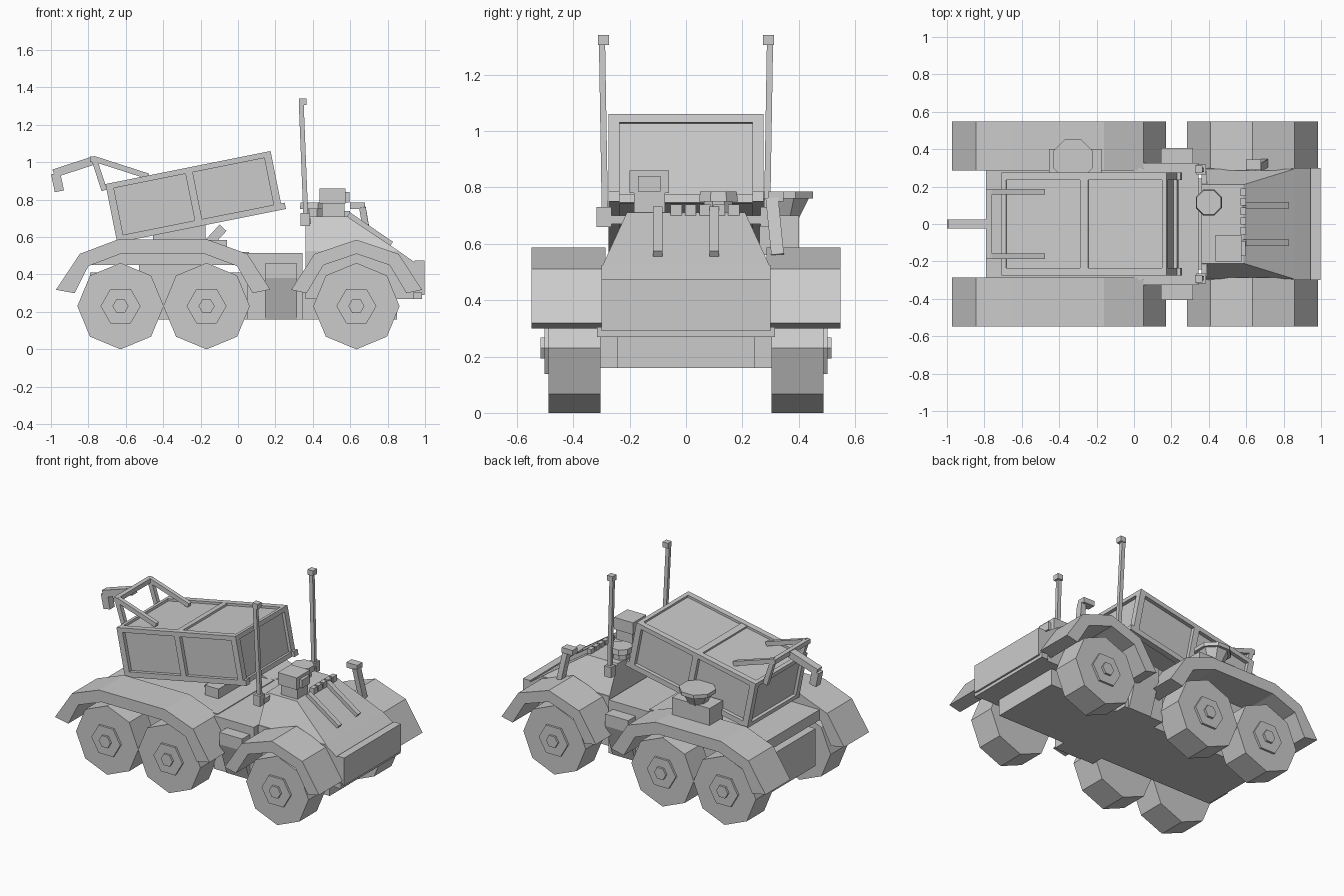
import bpy, bmesh
from math import atan2, cos, pi, radians, sin
from mathutils import Matrix, Vector

cube = bpy.data.objects.get("Cube")
if cube:
    bpy.data.objects.remove(cube, do_unlink=True)

GREY = (0.6, 0.6, 0.6, 1)
paint = bpy.data.materials.new("plain_grey")
paint.use_nodes = True
paint.diffuse_color = GREY
paint.node_tree.nodes["Principled BSDF"].inputs["Base Color"].default_value = GREY


def finish(name, bm):
    bmesh.ops.recalc_face_normals(bm, faces=bm.faces)
    mesh = bpy.data.meshes.new(name)
    bm.to_mesh(mesh)
    bm.free()
    mesh.materials.append(paint)
    ob = bpy.data.objects.new(name, mesh)
    bpy.context.collection.objects.link(ob)
    return ob


def loft(name, ring_a, ring_b):
    """Solid between two matching rings of points."""
    bm = bmesh.new()
    a = [bm.verts.new(p) for p in ring_a]
    b = [bm.verts.new(p) for p in ring_b]
    bm.faces.new(a)
    bm.faces.new(b[::-1])
    for i in range(len(a)):
        j = (i + 1) % len(a)
        bm.faces.new((a[i], b[i], b[j], a[j]))
    return finish(name, bm)


def prism(name, profile, y0, y1):
    """Side profile in x and z, extruded across y."""
    return loft(name, [(x, y0, z) for x, z in profile], [(x, y1, z) for x, z in profile])


def rect(x0, x1, half, z):
    return [(x0, -half, z), (x1, -half, z), (x1, half, z), (x0, half, z)]


def box(name, x, y, z):
    return prism(name, [(x[0], z[0]), (x[1], z[0]), (x[1], z[1]), (x[0], z[1])], *y)


def bar(name, p, q, w, h):
    """Square bar from p to q, w wide and h deep."""
    p, q = Vector(p), Vector(q)
    d = (q - p).normalized()
    side = d.cross(Vector((1, 0, 0)) if abs(d.z) > 0.9 else Vector((0, 0, 1))).normalized()
    up = side.cross(d)
    corners = [side * w / 2 * a + up * h / 2 * b for a, b in ((-1, -1), (1, -1), (1, 1), (-1, 1))]
    return loft(name, [p + c for c in corners], [q + c for c in corners])


def disc(name, center, r0, r1, depth, sides, axis="z", turn=0):
    """Polygonal drum starting at center and running along z or y."""
    def ring(r, t):
        pts = [(r * cos(turn + 2 * pi * i / sides), r * sin(turn + 2 * pi * i / sides)) for i in range(sides)]
        c = Vector(center)
        return [c + Vector((a, b, t) if axis == "z" else (a, t, b)) for a, b in pts]
    return loft(name, ring(r0, 0), ring(r1, depth))


# Chassis, middle block and rear deck
box("chassis", (-0.79, 0.85), (-0.243, 0.243), (0.16, 0.41))
box("middle_block", (0.05, 0.345), (-0.325, 0.325), (0.16, 0.515))
box("deck_spacer", (-0.53, -0.18), (-0.24, 0.24), (0.41, 0.45))
box("rear_deck", (-0.79, 0.06), (-0.3, 0.3), (0.45, 0.52))

# Cab and sloping hood
prism("cab_base", [(0.36, 0.27), (0.945, 0.27), (0.945, 0.465), (0.86, 0.525), (0.36, 0.525)], -0.3, 0.3)
loft("cab_top", rect(0.36, 0.86, 0.295, 0.525), rect(0.36, 0.585, 0.21, 0.71))
box("nose_plate", (0.945, 0.997), (-0.3, 0.3), (0.29, 0.475))
box("bumper", (0.935, 0.985), (-0.315, 0.315), (0.27, 0.305))
for i in range(5):
    y = -0.035 + i * 0.051
    box(f"brow_block_{i + 1}", (0.57, 0.6), (y - 0.02, y + 0.02), (0.7, 0.74))
for s in (-1, 1):
    bar("hood_rail", (0.59, s * 0.1, 0.72), (0.82, s * 0.1, 0.562), 0.033, 0.03)

# Roof equipment
box("roof_pedestal", (0.45, 0.57), (-0.185, -0.075), (0.7, 0.79))
box("roof_housing", (0.435, 0.575), (-0.2, -0.06), (0.78, 0.86))
box("housing_lens", (0.575, 0.595), (-0.17, -0.09), (0.785, 0.84))
disc("hatch_base", (0.4, 0.115, 0.71), 0.055, 0.055, 0.05, 8, turn=pi / 8)
disc("hatch_cap", (0.4, 0.115, 0.75), 0.075, 0.07, 0.035, 8, turn=pi / 8)
bar("mirror_post", (0.7, 0.325, 0.56), (0.665, 0.305, 0.76), 0.045, 0.035)
box("mirror_head", (0.6, 0.68), (0.29, 0.345), (0.75, 0.785))

for s in (-1, 1):
    # Wheels with stepped hubs
    for n, x in (("nose", 0.633), ("middle", -0.168), ("tail", -0.628)):
        disc(f"{n}_wheel", (x, s * 0.303, 0.231), 0.231, 0.231, s * 0.185, 8, "y")
        disc(f"{n}_hub", (x, s * 0.48, 0.231), 0.107, 0.107, s * 0.022, 6, "y")
        disc(f"{n}_hub_cap", (x, s * 0.5, 0.231), 0.043, 0.043, s * 0.016, 6, "y")

    # Fenders
    prism("rear_fender", [(-0.973, 0.318), (-0.846, 0.51), (-0.645, 0.586), (-0.16, 0.586),
                          (0.05, 0.51), (0.172, 0.32), (0.078, 0.3), (-0.005, 0.445),
                          (-0.178, 0.51), (-0.628, 0.51), (-0.8, 0.445), (-0.874, 0.3)],
          s * 0.285, s * 0.548)
    outer = [(-0.35, 0.318), (-0.225, 0.51), (0, 0.586), (0.225, 0.51), (0.35, 0.318)]
    inner = [(0.267, 0.3), (0.177, 0.45), (0, 0.51), (-0.177, 0.45), (-0.267, 0.3)]
    prism("nose_fender", [(0.634 + x, z) for x, z in outer + inner], s * 0.285, s * 0.548)

    # Side lockers
    loft("side_locker", [(x, s * y, z) for x, y, z in
                         ((0.145, 0.3, 0.16), (0.145, 0.33, 0.16), (0.145, 0.405, 0.38), (0.145, 0.405, 0.46), (0.145, 0.3, 0.46))],
         [(x, s * y, z) for x, y, z in
          ((0.315, 0.3, 0.16), (0.315, 0.33, 0.16), (0.315, 0.405, 0.38), (0.315, 0.405, 0.46), (0.315, 0.3, 0.46))])

    # Antennas
    box("antenna_base", (0.335, 0.385), sorted((s * 0.265, s * 0.317)), (0.66, 0.73))
    box("antenna_bracket", (0.36, 0.39), sorted((s * 0.2, s * 0.28)), (0.67, 0.7))
    bar("antenna_rod", (0.362, s * 0.288, 0.72), (0.338, s * 0.298, 1.32), 0.022, 0.026)
    box("antenna_cap", (0.325, 0.365), sorted((s * 0.273, s * 0.313)), (1.305, 1.34))

# Fuel box and round cap on the far fender
box("fender_box", (-0.455, -0.175), (0.26, 0.4), (0.56, 0.7))
disc("fender_cap_stem", (-0.326, 0.345, 0.69), 0.06, 0.1, 0.075, 8, turn=pi / 8)
disc("fender_cap", (-0.326, 0.345, 0.76), 0.115, 0.115, 0.025, 8, turn=pi / 8)

# Tipping ram under the bed
bar("tipping_ram", (-0.2, 0, 0.52), (-0.08, 0, 0.65), 0.1, 0.05)
box("ram_mount", (-0.16, -0.06), (-0.12, 0.12), (0.51, 0.585))

# Tilted cargo bed with a framed shell
tilt = Matrix.Translation((-0.236, 0, 0.815)) @ Matrix.Rotation(-radians(11.3), 4, "Y")
bed = [box("bed_shell", (-0.43, 0.43), (-0.25, 0.25), (-0.145, 0.145))]
for s in (-1, 1):
    side = sorted((s * 0.235, s * 0.275))
    bed.append(box("bed_top_rail", (-0.45, 0.45), side, (0.13, 0.16)))
    bed.append(box("bed_bottom_rail", (-0.45, 0.47), side, (-0.16, -0.125)))
    for i, x in enumerate((-0.43, 0, 0.43)):
        bed.append(box(f"bed_post_{i + 1}", (x - 0.02, x + 0.02), side, (-0.16, 0.155)))
    end = sorted((s * 0.425, s * 0.45))
    bed.append(box("bed_end_top_bar", end, (-0.26, 0.26), (0.13, 0.16)))
    bed.append(box("bed_end_bottom_bar", end, (-0.26, 0.26), (-0.16, -0.13)))
bed.append(box("bed_top_crossbar", (-0.022, 0.022), (-0.25, 0.25), (0.14, 0.158)))
for ob in bed:
    ob.data.transform(tilt)

# Hoist frame on the bed tail
for s in (-1, 1):
    y = s * 0.173
    bar("hoist_strut", (-0.775, y, 1.02), (-0.48, y, 0.925), 0.028, 0.03)
    bar("hoist_post", (-0.77, y, 1.02), (-0.715, y, 0.85), 0.028, 0.03)
bar("hoist_crossbar", (-0.775, -0.187, 1.017), (-0.775, 0.187, 1.017), 0.03, 0.03)
bar("hoist_boom", (-0.77, 0, 1.01), (-0.985, 0, 0.94), 0.05, 0.045)
bar("hoist_hook", (-0.975, 0, 0.94), (-0.955, 0, 0.845), 0.05, 0.05)
